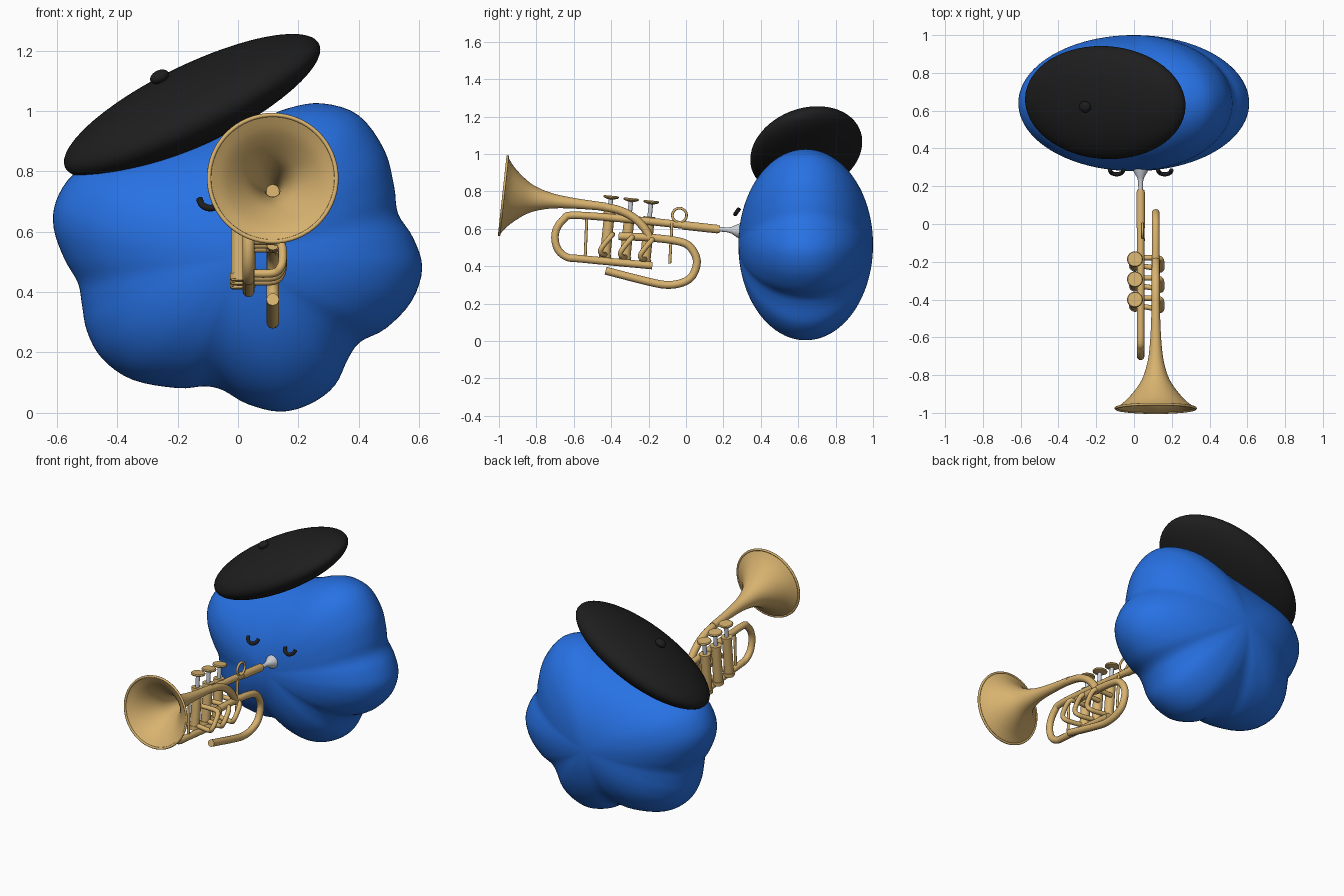
import bpy, bmesh, math
from mathutils import Vector

if "Cube" in bpy.data.objects:
    bpy.data.objects.remove(bpy.data.objects["Cube"], do_unlink=True)


def material(name, rgb):
    m = bpy.data.materials.new(name)
    m.use_nodes = True
    m.diffuse_color = (*rgb, 1)
    m.node_tree.nodes["Principled BSDF"].inputs["Base Color"].default_value = (*rgb, 1)
    return m


BLUE = material("bright blue", (0.02, 0.165, 0.77))
BLACK = material("soft black", (0.013, 0.013, 0.013))
BRASS = material("brass", (0.69, 0.45, 0.16))
SILVER = material("silver", (0.6, 0.64, 0.7))


def finish(obj, name, mat, angle=40):
    obj.name = name
    obj.data.materials.clear()
    obj.data.materials.append(mat)
    bpy.ops.object.select_all(action='DESELECT')
    obj.select_set(True)
    bpy.context.view_layer.objects.active = obj
    bpy.ops.object.shade_smooth_by_angle(angle=math.radians(angle))
    return obj


def spline(points, steps, closed=False):
    """Catmull-Rom samples through the points."""
    p = [Vector(q) for q in points]
    n = len(p)
    pick = (lambda i: p[i % n]) if closed else (lambda i: p[max(0, min(n - 1, i))])
    out = []
    for i in range(n if closed else n - 1):
        a, b, c, d = (pick(i + k) for k in (-1, 0, 1, 2))
        for s in range(steps):
            t = s / steps
            out.append(0.5 * (2 * b + (c - a) * t + (2 * a - 5 * b + 4 * c - d) * t * t
                              + (3 * b - a - 3 * c + d) * t ** 3))
    return out if closed else out + [p[-1]]


def skin(name, rings, mat, angle=40):
    """Surface through closed rings of points; both ends are closed."""
    bm = bmesh.new()
    loops = [[bm.verts.new(v) for v in ring] for ring in rings]
    n = len(loops[0])
    for a, b in zip(loops, loops[1:]):
        for i in range(n):
            j = (i + 1) % n
            bm.faces.new((a[i], a[j], b[j], b[i]))
    bm.faces.new(loops[0])
    bm.faces.new(loops[-1])
    bmesh.ops.recalc_face_normals(bm, faces=bm.faces)
    me = bpy.data.meshes.new(name)
    bm.to_mesh(me)
    bm.free()
    obj = bpy.data.objects.new(name, me)
    bpy.context.collection.objects.link(obj)
    return finish(obj, name, mat, angle)


def lathe(name, profile, start, axis, mat, sides=32, angle=40):
    """Turn (radius, distance) pairs about an axis."""
    q = Vector(axis).to_track_quat('Z', 'Y')
    turn = [2 * math.pi * i / sides for i in range(sides)]
    rings = [[Vector(start) + q @ Vector((r * math.cos(t), r * math.sin(t), s)) for t in turn]
             for r, s in profile]
    return skin(name, rings, mat, angle)


def rod(name, a, b, r, mat, sides=24):
    d = Vector(b) - Vector(a)
    return lathe(name, [(r, 0), (r, d.length)], a, d, mat, sides)


def tube(name, points, r, mat):
    cu = bpy.data.curves.new(name, 'CURVE')
    cu.dimensions = '3D'
    cu.bevel_depth = r
    cu.bevel_resolution = 4
    cu.use_fill_caps = True
    path = spline(points, 6)
    sp = cu.splines.new('POLY')
    sp.points.add(len(path) - 1)
    for pt, v in zip(sp.points, path):
        pt.co = (*v, 1)
    obj = bpy.data.objects.new(name, cu)
    bpy.context.collection.objects.link(obj)
    bpy.ops.object.select_all(action='DESELECT')
    obj.select_set(True)
    bpy.context.view_layer.objects.active = obj
    bpy.ops.object.convert(target='MESH')
    return finish(bpy.context.object, name, mat)


def in_plane(x, pairs):
    return [(x, y, z) for y, z in pairs]


def ellipsoid(name, loc, scale, rot, mat):
    bpy.ops.mesh.primitive_uv_sphere_add(segments=64, ring_count=32, location=loc, rotation=rot)
    obj = bpy.context.object
    obj.scale = scale
    return finish(obj, name, mat, 180)


# Lobed body: front outline swept as an ellipse from front pole to back pole
outline = [(.28, 1.025), (.4, .985), (.485, .87), (.517, .75), (.53, .66), (.58, .58),
           (.61, .48), (.575, .37), (.49, .28), (.405, .235), (.365, .18), (.32, .09),
           (.24, .03), (.14, .004), (.03, .03), (-.05, .075), (-.11, .088), (-.2, .082),
           (-.35, .11), (-.45, .18), (-.5, .27), (-.517, .36), (-.53, .43), (-.575, .51),
           (-.61, .61), (-.603, .7), (-.545, .79), (-.43, .85), (-.28, .89), (-.1, .93),
           (.05, .965), (.17, 1.01)]
edge = spline(outline, 4, True)
hub = Vector((0, .515))
rings = []
for k in range(49):
    a = math.pi * max(.004, min(.996, k / 48))
    flat = [hub + (e - hub) * math.sin(a) for e in edge]
    rings.append([(f.x, .64 - .36 * math.cos(a), f.y) for f in flat])
skin("body", rings, BLUE, 180)

# Tilted beret with its knob
tilt = (math.radians(12), math.radians(-26), 0)
ellipsoid("beret", (-.152, .643, 1.017), (.468, .305, .121), tilt, BLACK)
ellipsoid("beret_knob", (-.26, .62, 1.113), (.033, .03, .021), tilt, BLACK)

# Closed eyes
for side, cx in (("right", -.092), ("left", .163)):
    arc = [(cx - .036, .285, .708), (cx - .026, .27, .688), (cx, .263, .678),
           (cx + .026, .27, .688), (cx + .036, .285, .708)]
    tube(side + "_eye", arc, .011, BLACK)

# Horn bell, hollow, with a rolled rim
back = Vector((0, .994, -.108))
mouth = Vector((.115, -.976, .777))
flare = [(.213, 0), (.165, .035), (.115, .09), (.075, .15), (.05, .22), (.035, .3),
         (.026, .42), (.022, .55)]
outer = [tuple(v) for v in spline(flare, 5)]
inner = [(max(r - .006, .002), s - .002) for r, s in outer if s < .4]
lathe("bell", inner[::-1] + outer, mouth, back, BRASS, 64, 80)
bpy.ops.mesh.primitive_torus_add(major_radius=.211, minor_radius=.007, major_segments=64,
                                 minor_segments=10, location=mouth)
rim = bpy.context.object
rim.rotation_euler = back.to_track_quat('Z', 'Y').to_euler()
finish(rim, "bell_rim", BRASS, 180)

# Tubing in two parallel planes
LEAD, BELL = .035, .115
tube("bell_bend", in_plane(BELL, [(-.45, .718), (-.36, .7), (-.28, .66), (-.22, .6),
                                  (-.19, .54)]), .022, BRASS)
tube("rear_loop", in_plane(BELL, [(-.36, .56), (-.2, .553), (-.05, .535), (.02, .505),
                                  (.058, .43), (.035, .35), (-.02, .312), (-.1, .3),
                                  (-.2, .317), (-.43, .376)]), .021, BRASS)
tube("lead_loop", in_plane(LEAD, [(.18, .597), (-.2, .64), (-.58, .672), (-.655, .65),
                                  (-.698, .58), (-.69, .5), (-.64, .45), (-.55, .438),
                                  (-.18, .403)]), .02, BRASS)
rod("lead_sleeve", (LEAD, -.02, .619), (LEAD, .17, .598), .023, BRASS)
rod("front_brace", (LEAD, -.53, .67), (LEAD, -.54, .43), .008, BRASS, 12)
rod("rear_brace", (.05, -.075, .63), (.05, -.087, .415), .008, BRASS, 12)

# Mouthpiece
lathe("mouthpiece", [(.012, 0), (.013, .05), (.018, .07), (.036, .1), (.04, .115), (.034, .125)],
      (LEAD, .175, .598), (0, .996, -.08), SILVER)

# Finger ring
bpy.ops.mesh.primitive_torus_add(major_radius=.038, minor_radius=.007, major_segments=32,
                                 minor_segments=10, location=(.045, -.035, .672),
                                 rotation=(0, math.pi / 2, 0))
finish(bpy.context.object, "finger_ring", BRASS, 180)

# Three valves, each with casing, stem, button and slide
up = Vector((0, .1, .995))
for i in range(3):
    top = Vector((.005, -.4 + .107 * i, .775 - .013 * i))
    n = str(i + 1)
    at = lambda d: top - up * d
    rod("valve_casing_" + n, at(.34), at(.085), .028, BRASS)
    for part, d in (("lower", .335), ("upper", .105)):
        rod(part + "_valve_collar_" + n, at(d), at(d - .02), .032, BRASS)
    rod("valve_stem_" + n, at(.09), at(.01), .012, SILVER, 16)
    lathe("valve_button_" + n, [(.015, 0), (.04, .008), (.042, .014), (.038, .02)],
          at(.018), up, BRASS)
    y, z = top.y - .023, top.z - .205
    tube("valve_slide_" + n, [(.02, y + .03, z), (.11, y + .03, z), (.142, y + .022, z - .01),
                              (.148, y - .012, z - .05), (.142, y - .034, z - .085),
                              (.115, y - .025, z - .107), (.02, y - .01, z - .107)],
         .014, BRASS)
